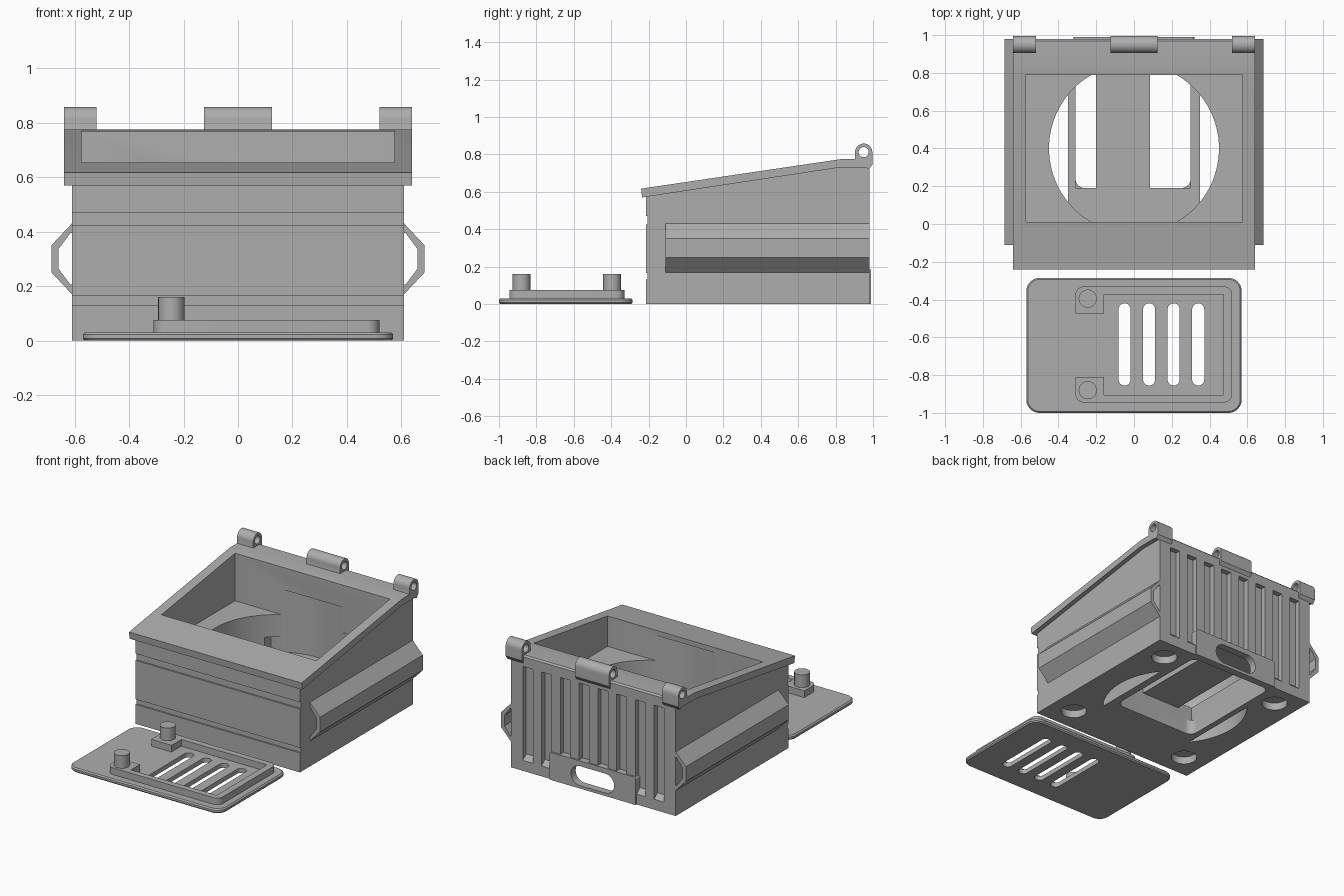
import bpy, bmesh, math
from mathutils import Vector

if "Cube" in bpy.data.objects:
    bpy.data.objects.remove(bpy.data.objects["Cube"])

grey = bpy.data.materials.new("grey plastic")
grey.diffuse_color = (0.42, 0.42, 0.42, 1)
grey.use_nodes = True
grey.node_tree.nodes["Principled BSDF"].inputs["Base Color"].default_value = grey.diffuse_color


def prism(name, pts, lo, hi, axis='z'):
    """Extrude a 2D outline along an axis: z uses (x, y), x uses (y, z), y uses (x, z)."""
    place = {'z': lambda a, b, t: (a, b, t),
             'x': lambda a, b, t: (t, a, b),
             'y': lambda a, b, t: (a, t, b)}[axis]
    bm = bmesh.new()
    face = bm.faces.new([bm.verts.new(place(a, b, lo)) for a, b in pts])
    ext = bmesh.ops.extrude_face_region(bm, geom=[face])
    verts = [v for v in ext['geom'] if isinstance(v, bmesh.types.BMVert)]
    bmesh.ops.translate(bm, verts=verts, vec=Vector(place(0, 0, hi - lo)))
    bmesh.ops.recalc_face_normals(bm, faces=bm.faces)
    mesh = bpy.data.meshes.new(name)
    bm.to_mesh(mesh)
    bm.free()
    mesh.materials.append(grey)
    ob = bpy.data.objects.new(name, mesh)
    bpy.context.collection.objects.link(ob)
    return ob


def rounded(x0, x1, y0, y1, r, n=8):
    """Rectangle outline with rounded corners (a square one if r is 0)."""
    if r == 0:
        return [(x0, y0), (x1, y0), (x1, y1), (x0, y1)]
    pts = []
    corners = [(x1 - r, y1 - r), (x0 + r, y1 - r), (x0 + r, y0 + r), (x1 - r, y0 + r)]
    for k, (cx, cy) in enumerate(corners):
        for i in range(n + 1):
            a = math.pi / 2 * (k + i / n)
            p = (cx + r * math.cos(a), cy + r * math.sin(a))
            if not pts or math.dist(p, pts[-1]) > 1e-5:
                pts.append(p)
    if math.dist(pts[0], pts[-1]) < 1e-5:
        pts.pop()
    return pts


def circle(cx, cy, r, n=32):
    return [(cx + r * math.cos(math.tau * i / n), cy + r * math.sin(math.tau * i / n))
            for i in range(n)]


def box(name, x0, x1, y0, y1, z0, z1):
    return prism(name, rounded(x0, x1, y0, y1, 0), z0, z1)


def combine(ob, other, op='DIFFERENCE'):
    m = ob.modifiers.new("bool", 'BOOLEAN')
    m.operation, m.object, m.solver = op, other, 'EXACT'
    bpy.context.view_layer.objects.active = ob
    bpy.ops.object.modifier_apply(modifier=m.name)
    bpy.data.objects.remove(other)


# Housing: wedge body with an overhanging sloped collar
housing = prism("housing", [(-.215, 0), (.98, 0), (.98, .75), (.82, .75), (-.215, .592)],
                -.61, .61, 'x')
collar = prism("collar", [(-.235, .57), (.82, .73), (.98, .73), (.98, .765), (.97, .775),
                          (.83, .775), (-.24, .617)], -.64, .64, 'x')
combine(housing, collar, 'UNION')

# Raised panel low on the back
panel = prism("panel", rounded(-.32, .32, -.1, .185, .02), .93, .99, 'y')
combine(panel, box("cut", -1, 1, .8, 1.2, -.3, 0))

# Back grooves with a sloped lower end
for i in range(8):
    x = (i - 3.5) * .139
    combine(housing, prism("cut", [(.945, .10), (1.02, .035), (1.02, .70), (.945, .70)],
                           x - .037, x + .037, 'x'))
combine(housing, panel, 'UNION')

# Front grooves
for z0, z1 in ((.13, .165), (.425, .47)):
    combine(housing, box("cut", -1, 1, -.3, -.205, z0, z1))

# Upper rectangular well and round bore below it
combine(housing, box("cut", -.575, .575, .01, .79, .45, 1))
combine(housing, prism("cut", circle(0, .4, .45, 96), -.1, .62))

# Central compartment block bridging the bore
block = box("block", -.35, .35, -.07, .87, 0, .2)
combine(housing, block, 'UNION')
combine(housing, prism("cut", rounded(-.31, .30, .19, .94, .05), -.1, .16))
for x0, x1 in ((-.31, -.2), (.085, .30)):
    combine(housing, box("cut", x0, x1, .19, .79, .1, .3))

# Oval cable hole in the back panel
combine(housing, prism("cut", rounded(-.16, .16, .02, .15, .064), .9, 1.1, 'y'))

# Foot sockets underneath
for x in (-.45, .45):
    for y in (-.05, .83):
        combine(housing, prism("cut", circle(x, y, .08), -.1, .05))

# Hollow side rails
for s, side in ((-1, "left"), (1, "right")):
    outline = [(.605, .43), (.61, .43), (.685, .35), (.685, .25), (.61, .17), (.605, .17),
               (.605, .205), (.615, .205), (.66, .265), (.66, .335), (.615, .395), (.605, .395)]
    prism(side + "_rail", [(s * x, z) for x, z in outline], -.11, .98, 'y')

# Hinge knuckles with pin holes
for name, x0, x1 in (("left_hinge", -.64, -.52), ("middle_hinge", -.125, .125),
                     ("right_hinge", .52, .64)):
    arc = [(.95 + .046 * math.cos(a), .812 + .046 * math.sin(a))
           for a in (math.pi * i / 20 for i in range(21))]
    knuckle = prism(name, arc + [(.904, .775), (.90, .765), (.978, .72), (.996, .745)],
                    x0, x1, 'x')
    combine(knuckle, prism("cut", circle(.95, .812, .027), -1, 1, 'x'))

# Vent cover plate with chamfered underside
cover = prism("vent_cover", rounded(-.57, .57, -1, -.285, .07), 0, .03)
bev = cover.modifiers.new("chamfer", 'BEVEL')
bev.width, bev.segments, bev.limit_method, bev.angle_limit = .008, 1, 'ANGLE', 1.0
bpy.context.view_layer.objects.active = cover
bpy.ops.object.modifier_apply(modifier="chamfer")

# Raised rim, open on the left, with a pad under each pin
rim = prism("rim", rounded(-.31, .52, -.945, -.33, .045), .02, .075)
combine(rim, box("cut", -.16, .475, -.905, -.372, 0, .2))
combine(rim, box("cut", -.5, -.1, -.81, -.475, 0, .2))
combine(cover, rim, 'UNION')

# Vent slots
for i in range(4):
    x = -.05 + i * .13
    combine(cover, prism("cut", rounded(x - .032, x + .032, -.855, -.42, .0315), -.1, .2))

# Locating pins
for name, y in (("front_pin", -.88), ("rear_pin", -.395)):
    prism(name, circle(-.245, y, .048), .07, .16)

# Smooth round walls, keep corners sharp
bpy.ops.object.select_all(action='SELECT')
bpy.context.view_layer.objects.active = housing
bpy.ops.object.shade_smooth_by_angle(angle=math.radians(30))
